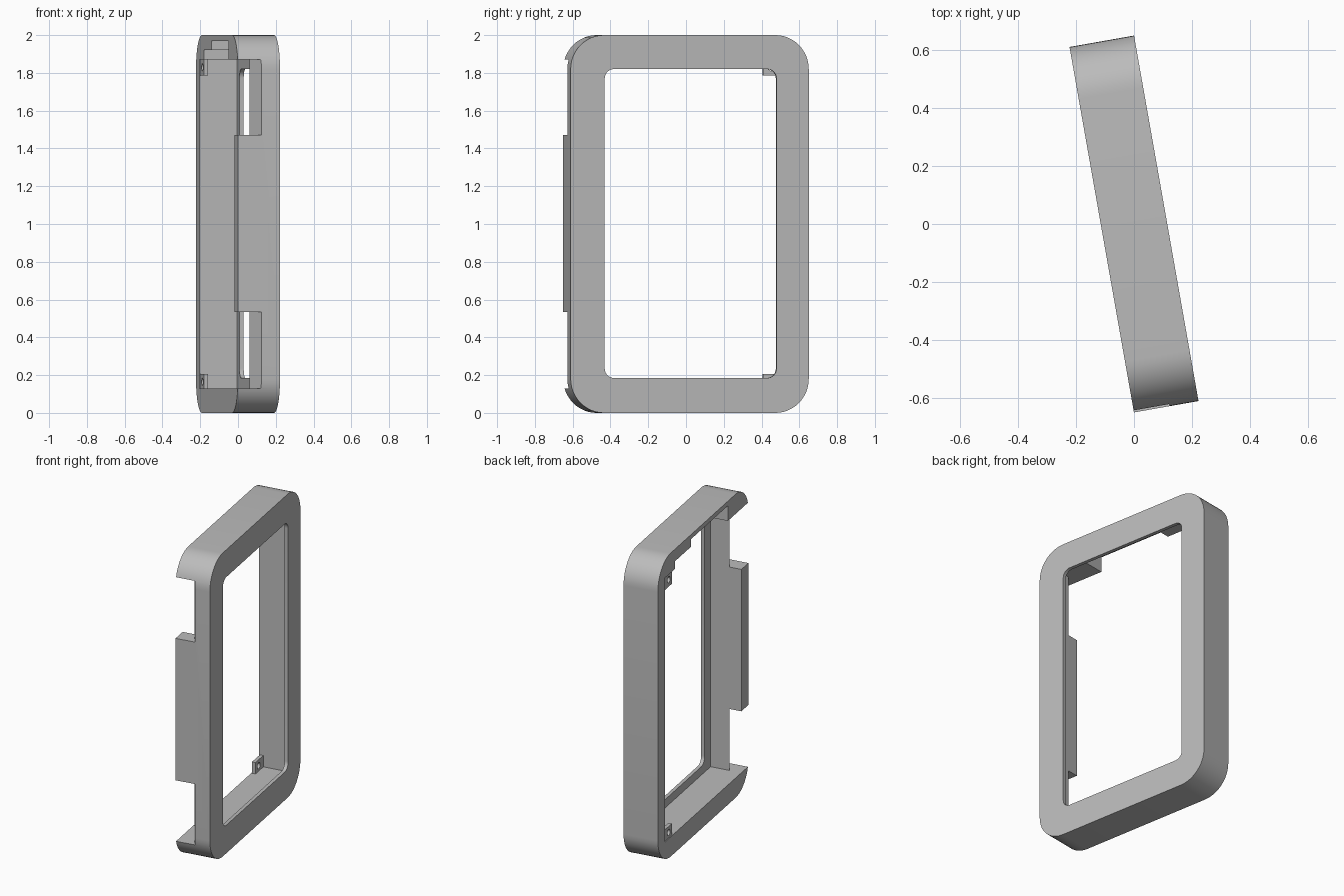
import bpy, bmesh, math
from mathutils import Matrix, Vector

cube = bpy.data.objects.get("Cube")
if cube:
    bpy.data.objects.remove(cube, do_unlink=True)

grey = bpy.data.materials.new("plain grey")
grey.use_nodes = True
grey.diffuse_color = (0.5, 0.5, 0.5, 1)
grey.node_tree.nodes["Principled BSDF"].inputs["Base Color"].default_value = (0.5, 0.5, 0.5, 1)

TURN = Matrix.Rotation(math.radians(10), 4, 'Z')   # the frame stands turned
HALF_W, HALF_D = 0.64, 0.113
PLATE_IN = 0.09                                    # inner side of the front plate
BACK = -0.3                                        # beyond the open back


def prism(name, points, sweep):
    """Extrude a closed 3D outline along a vector."""
    bm = bmesh.new()
    face = bm.faces.new([bm.verts.new(p) for p in points])
    moved = bmesh.ops.extrude_face_region(bm, geom=[face])["geom"]
    bmesh.ops.translate(bm, vec=Vector(sweep), verts=[g for g in moved if isinstance(g, bmesh.types.BMVert)])
    bmesh.ops.recalc_face_normals(bm, faces=bm.faces)
    mesh = bpy.data.meshes.new(name)
    bm.to_mesh(mesh)
    bm.free()
    mesh.materials.append(grey)
    obj = bpy.data.objects.new(name, mesh)
    bpy.context.collection.objects.link(obj)
    return obj


def rounded(name, y0, y1, z0, z1, r, x0, x1, steps=12):
    """Rounded rectangle in y and z, swept from x0 to x1."""
    corners = [(y1 - r, z1 - r), (y0 + r, z1 - r), (y0 + r, z0 + r), (y1 - r, z0 + r)]
    pts = []
    for q, (cy, cz) in enumerate(corners):
        for i in range(steps + 1):
            a = math.pi / 2 * (q + i / steps)
            pts.append((x0, cy + r * math.cos(a), cz + r * math.sin(a)))
    return prism(name, pts, (x1 - x0, 0, 0))


def box(name, x0, x1, y0, y1, z0, z1):
    return prism(name, [(x0, y0, z0), (x0, y1, z0), (x0, y1, z1), (x0, y0, z1)], (x1 - x0, 0, 0))


def cut(target, cutter):
    mod = target.modifiers.new("cut", 'BOOLEAN')
    mod.operation, mod.solver, mod.object = 'DIFFERENCE', 'EXACT', cutter
    bpy.context.view_layer.update()
    dg = bpy.context.evaluated_depsgraph_get()
    result = bpy.data.meshes.new_from_object(target.evaluated_get(dg))
    target.modifiers.clear()
    target.data = result
    bpy.data.objects.remove(cutter, do_unlink=True)


# Housing block with rounded corners
frame = rounded("frame_housing", -HALF_W, HALF_W, 0, 2, 0.18, -HALF_D, HALF_D)

# Open back, with a ceiling recess in two steps
cut(frame, box("cavity", BACK, PLATE_IN, -0.54, 0.54, 0.13, 1.87))
cut(frame, box("ceiling_step", BACK, PLATE_IN, -0.35, 0.4, 1.7, 1.92))
cut(frame, box("ceiling_recess", BACK, PLATE_IN, -0.35, 0.17, 1.7, 1.97))

# Window through the front plate
cut(frame, rounded("window", -0.457, 0.467, 0.185, 1.82, 0.05, 0, 0.3, 8))

# Two sloping notches that leave a tab in the side wall
for z0, z1 in ((0.13, 0.535), (1.47, 1.87)):
    outline = [(BACK, -0.7, z0), (0.043, -0.7, z0), (-0.039, -0.53, z0), (BACK, -0.53, z0)]
    cut(frame, prism("notch", outline, (0, 0, z1 - z0)))

# Small drilled mounting ears in the far inner corners
ears = []
for name, z0, z1 in (("lower_ear", 0.125, 0.205), ("upper_ear", 1.785, 1.875)):
    ear = box(name, -0.108, -0.085, 0.43, 0.545, z0, z1)
    zc = (z0 + z1) / 2
    cut(ear, rounded("ear_hole", 0.455, 0.495, zc - 0.02, zc + 0.02, 0.0199, BACK, 0, 4))
    ears.append(ear)

# Smooth rounded corners, then turn everything into place
bpy.ops.object.select_all(action='DESELECT')
for obj in [frame] + ears:
    obj.data.transform(TURN)
    obj.select_set(True)
bpy.context.view_layer.objects.active = frame
bpy.ops.object.shade_smooth_by_angle(angle=math.radians(30))
